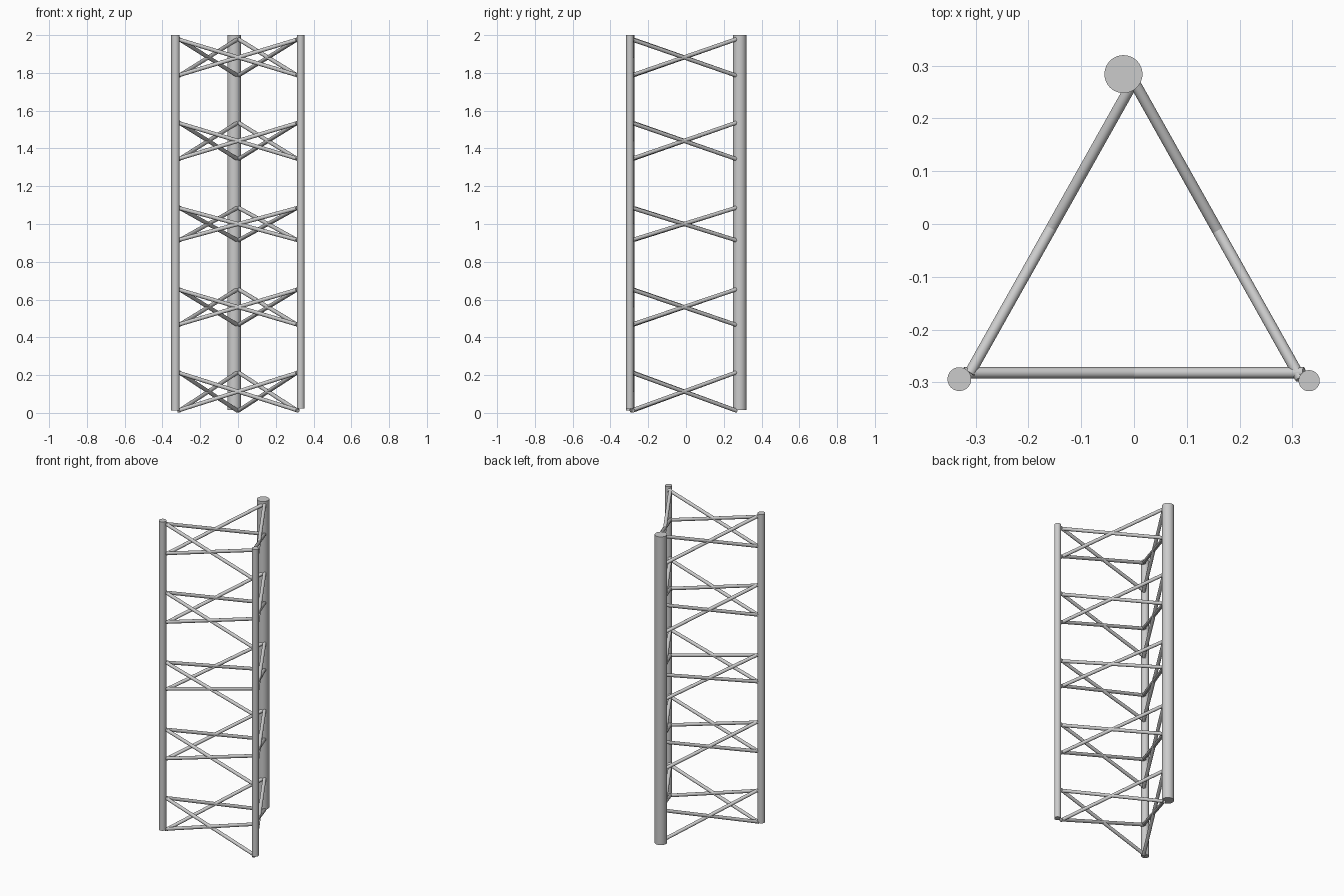
import bpy
from mathutils import Vector

if "Cube" in bpy.data.objects:
    bpy.data.objects.remove(bpy.data.objects["Cube"])


def rod(name, a, b, radius, sides):
    """Smooth-sided cylinder running from point a to point b."""
    a, b = Vector(a), Vector(b)
    d = b - a
    bpy.ops.mesh.primitive_cylinder_add(vertices=sides, radius=radius, depth=d.length,
                                        location=(a + b) / 2)
    ob = bpy.context.object
    ob.name = name
    ob.rotation_euler = d.to_track_quat('Z', 'Y').to_euler()
    bpy.ops.object.shade_smooth_by_angle()
    return ob


# Upright posts: x, y, radius, bottom height
posts = {
    "left_post": (-0.331, -0.294, 0.0225, 0.012),
    "right_post": (0.332, -0.297, 0.020, 0.022),
    "back_post": (-0.020, 0.284, 0.036, 0.016),
}
for name, (x, y, r, z0) in posts.items():
    rod(name, (x, y, z0), (x, y, 2.0), r, 48)

# Brace end points in plan for each face of the triangular mast
faces = {
    "front_brace": ((-0.322, -0.282), (0.322, -0.282)),
    "left_brace": ((-0.312, -0.284), (-0.002, 0.268)),
    "right_brace": ((0.316, -0.293), (0.001, 0.268)),
}

# Crossed braces: centre height and half height of each level
levels = [(0.113, 0.102), (0.56, 0.095), (1.0, 0.087), (1.44, 0.097), (1.882, 0.097)]
for zc, h in levels:
    for name, (p, q) in faces.items():
        for s in (1, -1):
            rod(name, (*p, zc + s * h), (*q, zc - s * h), 0.0105, 24)
